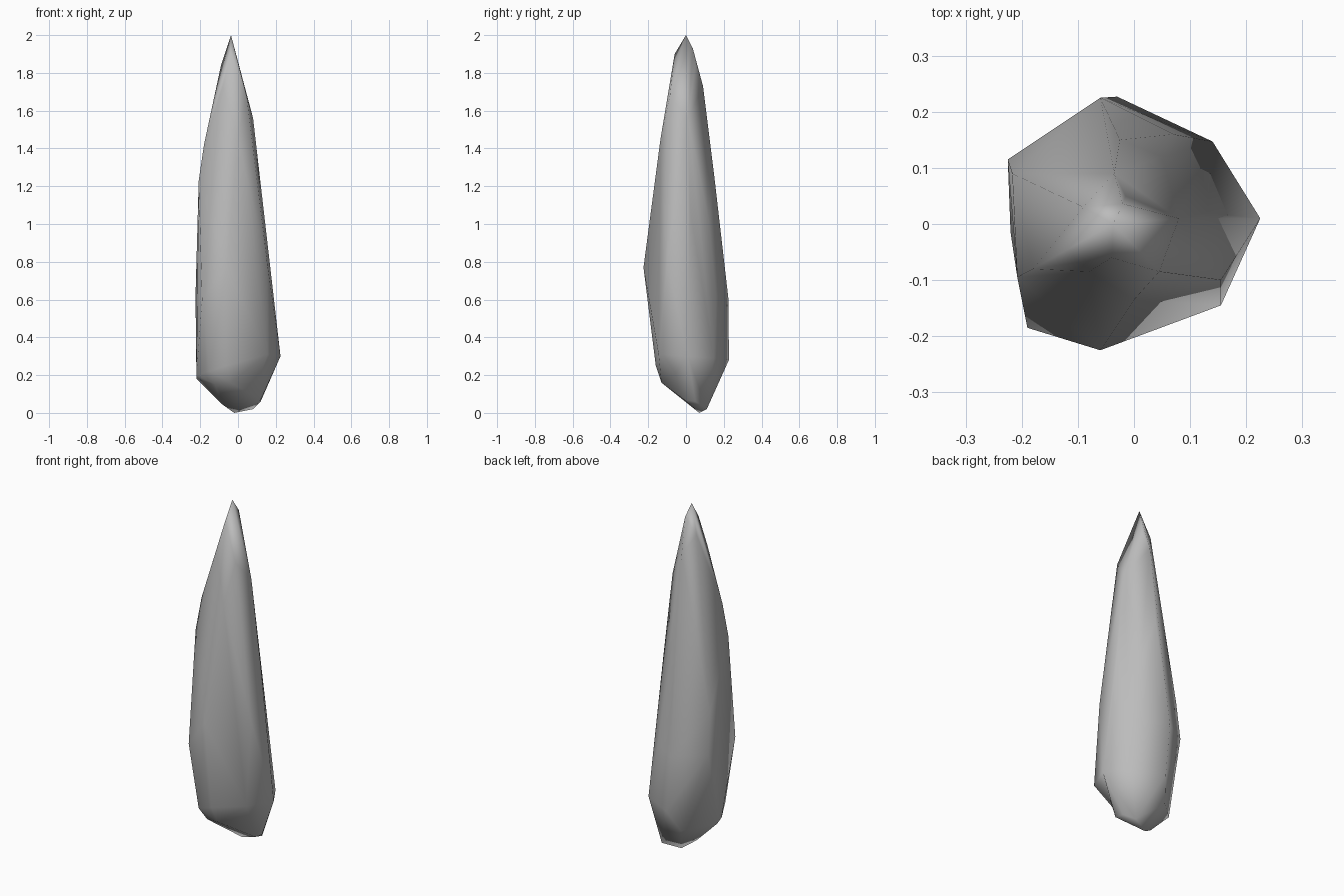
import bpy
import bmesh
from mathutils import Vector

default_cube = bpy.data.objects.get("Cube")
if default_cube:
    bpy.data.objects.remove(default_cube, do_unlink=True)


def make_material(name, colour):
    material = bpy.data.materials.new(name)
    material.use_nodes = True
    material.diffuse_color = colour
    material.node_tree.nodes["Principled BSDF"].inputs["Base Color"].default_value = colour
    return material


# Corners of the shard in hundredths, grouped from the point down to the root
TIP = [(-3.7, 0, 200), (-2, 3.6, 193), (-4, -6, 190), (-9, 3, 184), (-1.5, 5, 184)]
SHOULDER = [(8, 1, 156), (-3.5, 9, 173), (-8, -8.5, 173), (4.5, -8.5, 168),
            (0, -13.5, 145), (-18, -8, 142), (10, 0, 136)]
WAIST = [(-20.8, -9.5, 123), (9.5, -9.5, 122), (-2.5, 15, 125), (13, 2, 109), (5, 12, 102)]
BELLY = [(-21.7, 9, 85), (15.5, -10, 79), (-6, -22.5, 77), (-19, -18.5, 60),
         (-22.5, 11.5, 62), (-6, 22.5, 60), (19.5, 1, 53), (7, 16, 62)]
HIP = [(22.5, 1, 30), (15.5, -14.5, 31), (14, 14.7, 29), (-3, 22.7, 28),
       (-6, -16, 25), (-15, -15, 22)]
ROOT = [(-22, 2.5, 18), (-22, -1.5, 20), (-8, 16, 15), (-12, -11.5, 15), (-4, -13, 16),
        (12, -1, 7), (12, 5, 6), (8, 11, 2), (-2, 7, 0), (-9, 3, 5)]


def build_shard(name, groups, material):
    """Wrap a faceted skin around the groups of corners."""
    bm = bmesh.new()
    for group in groups:
        for corner in group:
            bm.verts.new(Vector(corner) / 100)
    hull = bmesh.ops.convex_hull(bm, input=bm.verts)
    spare = [v for v in hull["geom_interior"] if isinstance(v, bmesh.types.BMVert)]
    bmesh.ops.delete(bm, geom=spare, context="VERTS")
    bmesh.ops.recalc_face_normals(bm, faces=bm.faces)

    # Chipped hollow low on the front left ridge
    chip = Vector((0.14, -0.08, 0.19))
    ridge = min(bm.edges, key=lambda e: (sum((v.co for v in e.verts), Vector()) / 2 - chip).length)
    inward = -sum((f.normal for f in ridge.link_faces), Vector()).normalized()
    cut = bmesh.ops.subdivide_edges(bm, edges=[ridge], cuts=1)
    notch = [g for g in cut["geom_inner"] if isinstance(g, bmesh.types.BMVert)]
    bmesh.ops.translate(bm, verts=notch, vec=inward * 0.03)
    bmesh.ops.triangulate(bm, faces=bm.faces)

    mesh = bpy.data.meshes.new(name)
    bm.to_mesh(mesh)
    bm.free()
    mesh.materials.append(material)
    mesh.shade_smooth()
    shard = bpy.data.objects.new(name, mesh)
    bpy.context.collection.objects.link(shard)
    return shard


stone_grey = make_material("stone_grey", (0.5, 0.5, 0.5, 1))
build_shard("stone_shard", [TIP, SHOULDER, WAIST, BELLY, HIP, ROOT], stone_grey)
